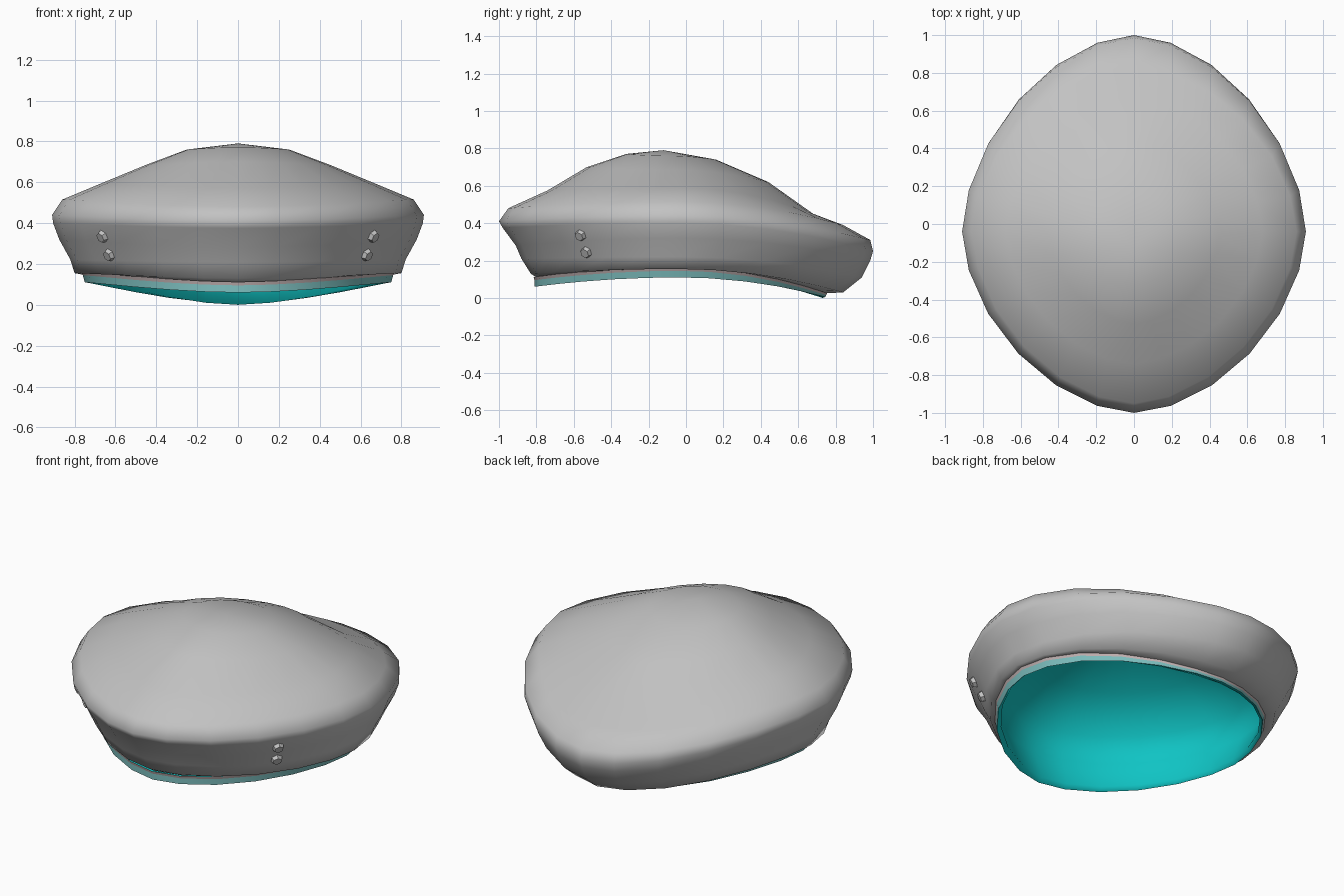
import bpy, bmesh, math
from mathutils import Vector
from mathutils.bvhtree import BVHTree

cube = bpy.data.objects.get("Cube")
if cube:
    bpy.data.objects.remove(cube)

SEGMENTS = 24


def material(name, color):
    m = bpy.data.materials.new(name)
    m.diffuse_color = (*color, 1)
    m.use_nodes = True
    bsdf = m.node_tree.nodes["Principled BSDF"]
    bsdf.inputs["Base Color"].default_value = (*color, 1)
    bsdf.inputs["Roughness"].default_value = 0.8
    return m


grey = material("wool grey", (0.54, 0.54, 0.54))
teal = material("lining teal", (0.005, 0.55, 0.55))
pale = material("band pale teal", (0.21, 0.53, 0.53))
pink = material("piping pink grey", (0.58, 0.48, 0.48))


def ring(bm, front, side, back, yc=-0.04, power=1.75):
    """Oval loop: front (y, z), side (x, z), back (y, z)."""
    verts = []
    for i in range(SEGMENTS):
        a = math.tau * i / SEGMENTS
        c, s = (math.copysign(abs(v) ** (2 / power), v)
                for v in (math.cos(a), math.sin(a)))
        y, z = back if s > 0 else front
        verts.append(bm.verts.new((side[0] * c, yc + abs(y - yc) * s,
                                   side[1] + (z - side[1]) * s * s)))
    return verts


def shell(name, rings, mat, pole=None, inward=False, smooth=True):
    """Bridge a stack of oval loops, optionally closed by a centre point."""
    bm = bmesh.new()
    loops = [ring(bm, *r) for r in rings]
    for low, high in zip(loops, loops[1:]):
        for i in range(SEGMENTS):
            j = (i + 1) % SEGMENTS
            bm.faces.new((low[i], low[j], high[j], high[i]))
    if pole:
        tip = bm.verts.new(pole)
        for i in range(SEGMENTS):
            bm.faces.new((loops[-1][i], loops[-1][(i + 1) % SEGMENTS], tip))
    if inward:
        bmesh.ops.reverse_faces(bm, faces=bm.faces[:])
    return finish(name, bm, mat, smooth)


def finish(name, bm, mat, smooth=True):
    for f in bm.faces:
        f.smooth = smooth
    mesh = bpy.data.meshes.new(name)
    bm.to_mesh(mesh)
    bm.free()
    mesh.materials.append(mat)
    ob = bpy.data.objects.new(name, mesh)
    bpy.context.collection.objects.link(ob)
    return ob


# Soft cap body, from the band up over the rim to the crown
cap = shell("cap_body", [
    ((-0.80, 0.11), (0.76, 0.16), (0.75, 0.025)),
    ((-0.83, 0.13), (0.80, 0.155), (0.84, 0.03)),
    ((-0.88, 0.21), (0.82, 0.22), (0.94, 0.11)),
    ((-0.91, 0.28), (0.875, 0.32), (0.985, 0.20)),
    ((-0.98, 0.375), (0.905, 0.40), (1.0, 0.25)),
    ((-1.0, 0.41), (0.91, 0.44), (0.985, 0.31)),
    ((-0.95, 0.48), (0.86, 0.515), (0.84, 0.39)),
    ((-0.74, 0.575), (0.68, 0.59), (0.68, 0.45)),
    ((-0.53, 0.70), (0.45, 0.685), (0.44, 0.62), -0.06),
    ((-0.32, 0.77), (0.25, 0.76), (0.16, 0.74), -0.1, 2),
], grey, pole=(0, -0.12, 0.79))

# Head band and the piping above it
shell("head_band", [
    ((-0.81, 0.06), (0.75, 0.11), (0.745, 0.005)),
    ((-0.81, 0.095), (0.76, 0.145), (0.75, 0.015)),
], pale)
shell("piping", [
    ((-0.81, 0.095), (0.76, 0.145), (0.75, 0.015)),
    ((-0.815, 0.112), (0.77, 0.165), (0.755, 0.028)),
], pink)

# Hollow lining
shell("lining", [
    ((-0.81, 0.06), (0.75, 0.11), (0.745, 0.005)),
    ((-0.78, 0.08), (0.73, 0.13), (0.73, 0.0)),
    ((-0.84, 0.26), (0.79, 0.29), (0.86, 0.17)),
    ((-0.82, 0.42), (0.76, 0.44), (0.78, 0.32)),
    ((-0.60, 0.58), (0.52, 0.58), (0.50, 0.49)),
    ((-0.32, 0.69), (0.25, 0.69), (0.16, 0.67), -0.1, 2),
], teal, pole=(0, -0.12, 0.72), inward=True)

# Paired vent studs seated on the side walls
bm = bmesh.new()
bm.from_mesh(cap.data)
tree = BVHTree.FromBMesh(bm)
bm.free()
for side, sign in (("left", 1), ("right", -1)):
    for level, spot in (("upper", (0.67, -0.57, 0.33)), ("lower", (0.645, -0.545, 0.235))):
        point, normal, _, _ = tree.find_nearest(Vector((spot[0] * sign, *spot[1:])))
        bm = bmesh.new()
        bmesh.ops.create_cone(bm, cap_ends=True, segments=6,
                              radius1=0.036, radius2=0.026, depth=0.03)
        turn = normal.to_track_quat("Z", "Y").to_matrix().to_4x4()
        bmesh.ops.transform(bm, matrix=turn, verts=bm.verts)
        bmesh.ops.translate(bm, vec=point + normal * 0.006, verts=bm.verts)
        finish(f"{side}_{level}_stud", bm, grey, smooth=False)
